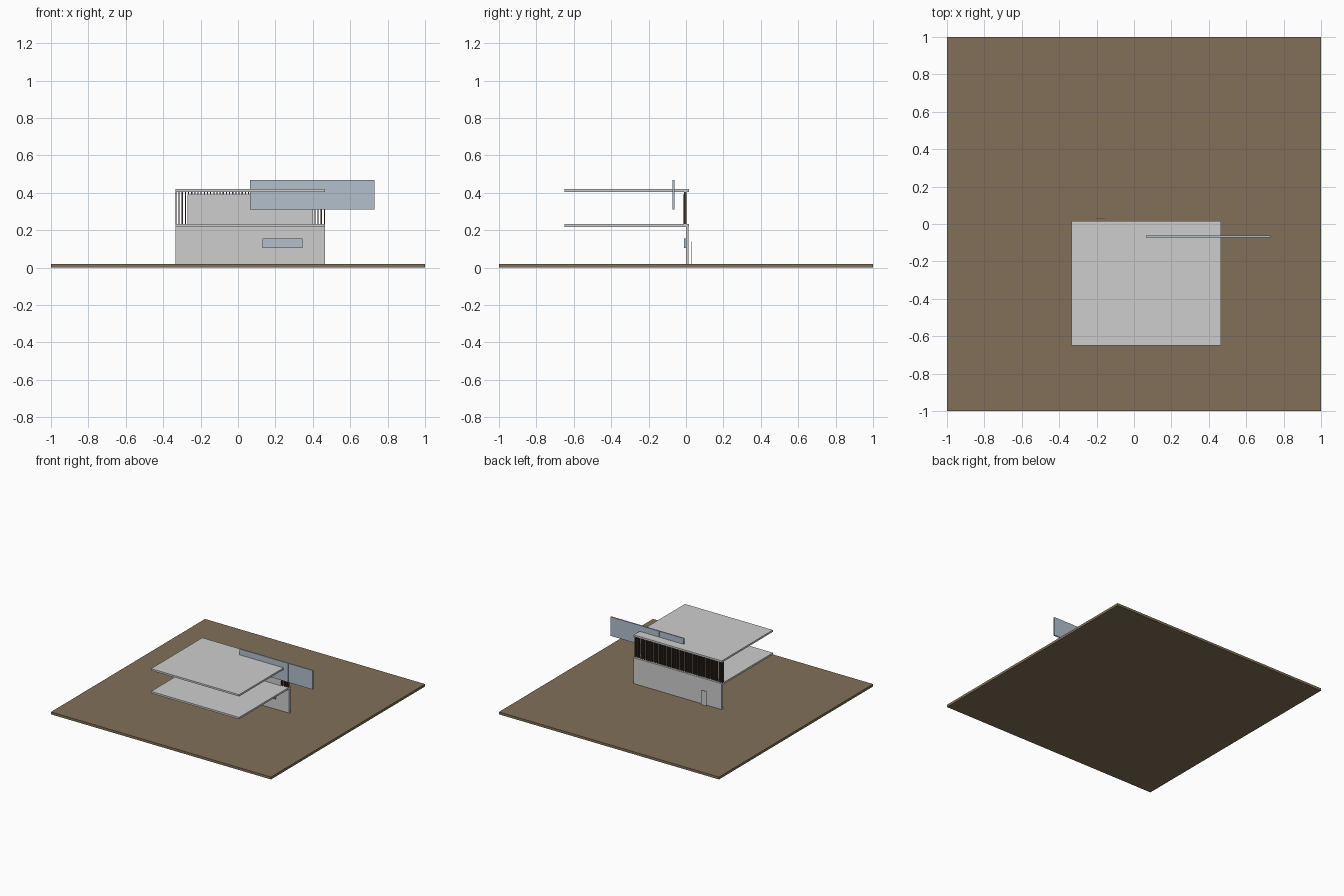
import bpy

if "Cube" in bpy.data.objects:
    bpy.data.objects.remove(bpy.data.objects["Cube"])


def srgb(r, g, b):
    f = lambda c: c / 12.92 if c <= 0.04045 else ((c + 0.055) / 1.055) ** 2.4
    return (f(r / 255), f(g / 255), f(b / 255), 1)


def material(name, rgb):
    m = bpy.data.materials.new(name)
    m.diffuse_color = srgb(*rgb)
    m.use_nodes = True
    m.node_tree.nodes["Principled BSDF"].inputs["Base Color"].default_value = m.diffuse_color
    return m


earth = material("earth brown", (130, 112, 89))
concrete = material("concrete grey", (206, 206, 206))
glass = material("pale blue glass", (178, 192, 206))
wood = material("dark wood", (74, 64, 50))


def box(name, mat, x, y, z):
    """Box spanning the given (min, max) ranges."""
    lo, hi = zip(x, y, z)
    verts = [(a, b, c) for a in x for b in y for c in z]
    faces = [(0, 1, 3, 2), (4, 6, 7, 5), (0, 4, 5, 1),
             (2, 3, 7, 6), (0, 2, 6, 4), (1, 5, 7, 3)]
    mesh = bpy.data.meshes.new(name)
    mesh.from_pydata(verts, [], faces)
    mesh.materials.append(mat)
    obj = bpy.data.objects.new(name, mesh)
    bpy.context.collection.objects.link(obj)
    return obj


X0, X1 = -0.335, 0.465

# Ground plate
box("ground", earth, (-1, 1), (-1, 1), (0, 0.02))

# Floor slab and roof slab
for name, z in (("floor_slab", 0.218), ("roof_slab", 0.405)):
    box(name, concrete, (X0, X1), (-0.65, 0.015), (z, z + 0.015))

# Lower wall with its window and rear door
box("lower_wall", concrete, (X0, X1), (0.0, 0.0145), (0.02, 0.218))
box("window", glass, (0.13, 0.345), (-0.01, 0.002), (0.105, 0.155))
box("door", concrete, (-0.205, -0.155), (0.027, 0.029), (0.02, 0.14))

# Upper wall panel in front of the screen
box("upper_panel", concrete, (-0.27, 0.4), (-0.0155, -0.012), (0.233, 0.39))

# Screen of slender vertical slats
COUNT = 48
W = 0.006
slat = box("screen_slats", wood, (X0, X0 + W), (-0.012, 0.002), (0.233, 0.405))
array = slat.modifiers.new("repeat", 'ARRAY')
array.use_relative_offset = False
array.use_constant_offset = True
array.constant_offset_displace = ((X1 - X0 - W) / (COUNT - 1), 0, 0)
array.count = COUNT

# Glass band of three panes through the roof
for i in range(3):
    a = 0.065 + i * 0.2217
    box(f"glass_pane_{i + 1}", glass, (a, a + 0.2207), (-0.073, -0.062), (0.312, 0.468))
